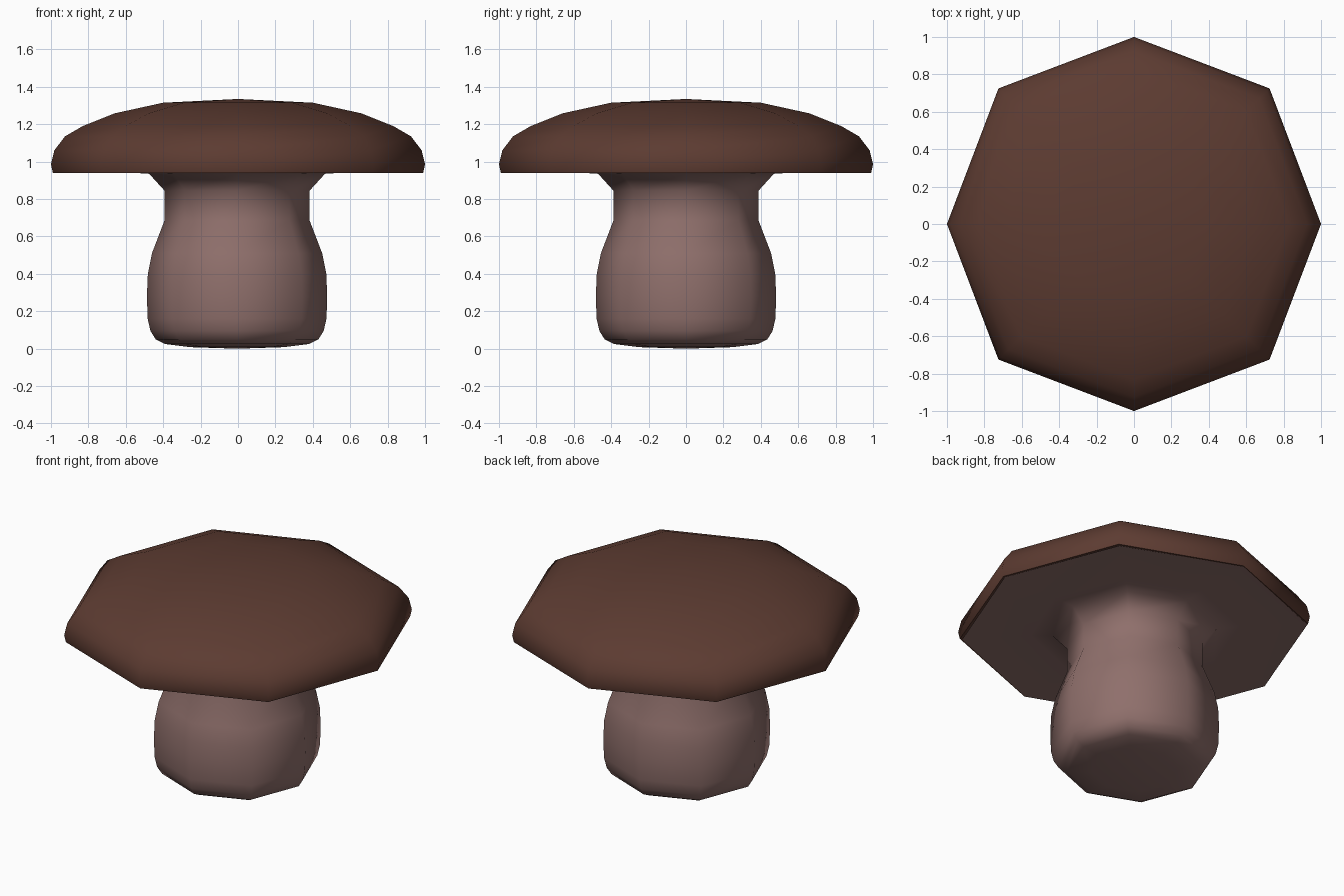
import bpy, bmesh, math

if "Cube" in bpy.data.objects:
    bpy.data.objects.remove(bpy.data.objects["Cube"])


def material(name, rgb):
    m = bpy.data.materials.new(name)
    m.diffuse_color = (*rgb, 1)
    m.use_nodes = True
    m.node_tree.nodes["Principled BSDF"].inputs["Base Color"].default_value = m.diffuse_color
    return m


def lathe(name, profile, mat, diagonal=1.0, shift=0.0, angle=50):
    """Eight-sided turned shape from (radius, height) points, corners on the axes."""
    bm = bmesh.new()
    rings = []
    for r, z in profile:
        if r == 0:
            rings.append([bm.verts.new((shift, 0, z))] * 8)
            continue
        ring = []
        for i in range(8):
            a = i * math.pi / 4
            k = r * (diagonal if i % 2 else 1.0)
            ring.append(bm.verts.new((k * math.cos(a) + shift, k * math.sin(a), z)))
        rings.append(ring)
    for low, high in zip(rings, rings[1:]):
        for i in range(8):
            j = (i + 1) % 8
            corners = list(dict.fromkeys((low[i], low[j], high[j], high[i])))
            bm.faces.new(corners)
    bmesh.ops.recalc_face_normals(bm, faces=bm.faces)
    me = bpy.data.meshes.new(name)
    bm.to_mesh(me)
    bm.free()
    me.materials.append(mat)
    ob = bpy.data.objects.new(name, me)
    bpy.context.collection.objects.link(ob)
    bpy.ops.object.select_all(action='DESELECT')
    ob.select_set(True)
    bpy.context.view_layer.objects.active = ob
    bpy.ops.object.shade_smooth_by_angle(angle=math.radians(angle))
    return ob


brown = material("dark brown cap", (0.108, 0.044, 0.031))
pink = material("dusty pink stem", (0.275, 0.160, 0.148))

# Domed cap with a rounded rim, closed just above the underside
lathe("cap", [
    (0, 0.955), (0.96, 0.947), (0.99, 0.94), (1.0, 0.985), (0.982, 1.06),
    (0.925, 1.135), (0.83, 1.19), (0.66, 1.258), (0.40, 1.315), (0, 1.335),
], brown, diagonal=1.025)

# Bulging stem that narrows and flares into the cap's underside
lathe("stem_and_underside", [
    (0, 0.0), (0.25, 0.008), (0.385, 0.025), (0.435, 0.05), (0.463, 0.095),
    (0.478, 0.16), (0.482, 0.28), (0.477, 0.40), (0.455, 0.51),
    (0.388, 0.685), (0.388, 0.845), (0.47, 0.935), (0.60, 0.943), (0.985, 0.938),
], pink, diagonal=1.02, shift=-0.005)
